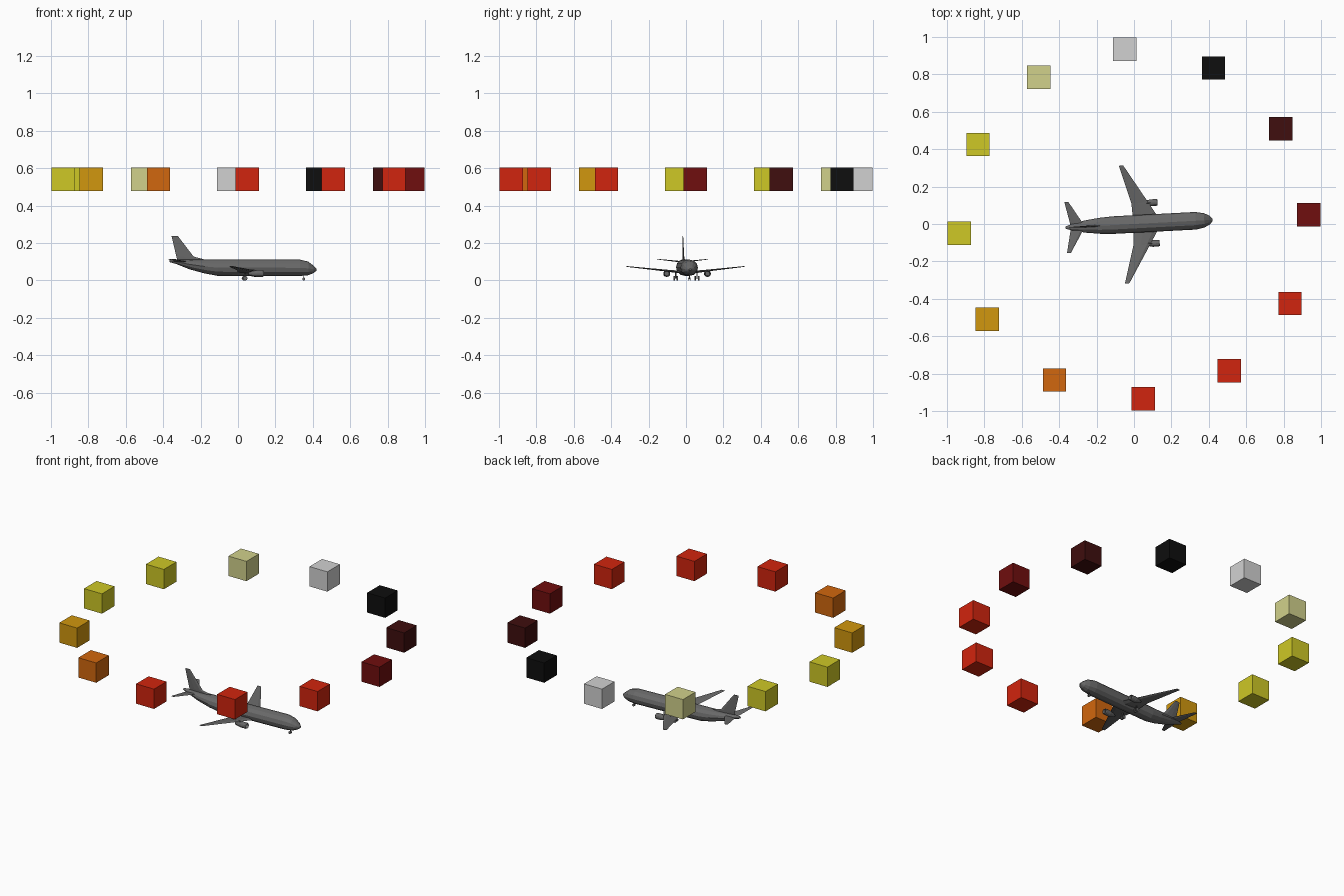
import bpy, bmesh
from math import sin, cos, pi, radians
from mathutils import Matrix, Vector

cube = bpy.data.objects.get("Cube")
if cube:
    bpy.data.objects.remove(cube)

TURN = radians(3)      # the whole ring and aircraft are turned slightly


def material(name, r, g, b):
    m = bpy.data.materials.new(name)
    m.use_nodes = True
    m.diffuse_color = (r, g, b, 1)
    m.node_tree.nodes["Principled BSDF"].inputs["Base Color"].default_value = (r, g, b, 1)
    return m


grey = material("aircraft grey", .14, .14, .14)
silver = material("light grey", .64, .64, .64)
black = material("black", .0044, .0044, .0044)
dark_maroon = material("dark maroon", .05, .0044, .0044)
maroon = material("maroon", .162, .0044, .0044)
red = material("red", .64, .018, .0044)
orange = material("orange", .64, .136, .0044)
amber = material("amber", .64, .31, .0044)
yellow = material("yellow", .62, .58, .019)
khaki = material("khaki", .64, .64, .26)


def finish(name, bm, mat, turn=TURN):
    bmesh.ops.recalc_face_normals(bm, faces=bm.faces[:])
    me = bpy.data.meshes.new(name)
    bm.to_mesh(me)
    bm.free()
    me.materials.append(mat)
    ob = bpy.data.objects.new(name, me)
    ob.rotation_euler.z = turn
    bpy.context.collection.objects.link(ob)
    return ob


def loft(name, rings):
    """Skin a list of point rings and cap both ends."""
    bm = bmesh.new()
    loops = [[bm.verts.new(p) for p in ring] for ring in rings]
    for a, b in zip(loops, loops[1:]):
        n = len(a)
        for i in range(n):
            j = (i + 1) % n
            bm.faces.new((a[i], a[j], b[j], b[i]))
    bm.faces.new(loops[0])
    bm.faces.new(loops[-1])
    return finish(name, bm, grey)


def oval(x, y, z, half_w, half_h, n=12):
    return [(x, y + half_w * cos(2 * pi * i / n), z + half_h * sin(2 * pi * i / n))
            for i in range(n)]


def aerofoil(lead, trail, thick):
    """Six points as (x, offset) of a thin wing section."""
    c = lead - trail
    return [(lead, 0), (lead - .2 * c, thick / 2), (lead - .6 * c, thick * .4),
            (trail, 0), (lead - .6 * c, -thick * .4), (lead - .2 * c, -thick / 2)]


def wing(name, side, stations):
    """Stations are (y, z, leading x, trailing x, thickness)."""
    loft(name, [[(x, side * y, z + t) for x, t in aerofoil(lead, trail, thick)]
                for y, z, lead, trail, thick in stations])


def rod(name, start, end, radius, n=8):
    a, b = Vector(start), Vector(end)
    bm = bmesh.new()
    turn = (b - a).to_track_quat('Z', 'Y').to_matrix().to_4x4()
    bmesh.ops.create_cone(bm, cap_ends=True, segments=n, radius1=radius, radius2=radius,
                          depth=(b - a).length, matrix=Matrix.Translation((a + b) / 2) @ turn)
    finish(name, bm, grey)


# Fuselage: x, bottom, top, half width
body = [(-.366, .098, .111, .006), (-.33, .088, .112, .018), (-.26, .06, .112, .033),
        (-.18, .038, .112, .043), (-.11, .025, .112, .047), (.33, .024, .112, .047),
        (.376, .028, .101, .038), (.403, .039, .08, .025), (.421, .053, .063, .007)]
loft("fuselage", [oval(x, 0, (lo + hi) / 2, w, (hi - lo) / 2) for x, lo, hi, w in body])

# Upright tail fin with its sloping front fillet
fin = [(.1, -.16, -.325, .01), (.114, -.185, -.326, .009), (.128, -.238, -.33, .008),
       (.239, -.323, -.356, .004)]
loft("tail_fin", [[(x, t, z) for x, t in aerofoil(lead, trail, thick)]
                  for z, lead, trail, thick in fin])

for side, label in ((1, "left"), (-1, "right")):
    # Swept wings and tailplanes
    wing(label + "_wing", side, [(.0, .042, .142, -.005, .016), (.045, .046, .122, -.005, .014),
                                 (.11, .053, .083, -.008, .01), (.315, .075, -.041, -.065, .004)])
    wing(label + "_tailplane", side, [(0, .099, -.262, -.337, .008),
                                      (.137, .114, -.345, -.366, .003)])

    # Engine with hollow intake, and pylon
    y = side * .109
    profile = [(.115, .012), (.132, .015), (.126, .018), (.095, .018), (.07, .013), (.05, .006)]
    loft(label + "_engine", [oval(x, y, .037, r, r) for x, r in profile])
    loft(label + "_pylon", [[(x, y + t, z) for x, t in aerofoil(lead, trail, .005)]
                            for z, lead, trail in ((.05, .115, .06), (.058, .08, .02))])

    # Main landing gear with twin wheels
    y = side * .057
    rod(label + "_main_strut", (.035, y, .012), (.035, y, .05), .003)
    rod(label + "_main_axle", (.035, y - .011, .012), (.035, y + .011, .012), .002)
    for k in (-1, 1):
        rod(label + "_main_wheel", (.035, y + k * .005, .012), (.035, y + k * .012, .012), .012, 12)
    rod(label + "_nose_wheel", (.352, side * .002, .008), (.352, side * .006, .008), .008, 12)

rod("nose_strut", (.352, 0, .008), (.352, 0, .035), .002)

# Ring of twelve coloured cubes, counter-clockwise from the nose side
ring = [maroon, dark_maroon, black, silver, khaki, yellow,
        yellow, amber, orange, red, red, red]
for i, mat in enumerate(ring):
    angle = TURN + i * pi / 6
    bm = bmesh.new()
    bmesh.ops.create_cube(bm, size=.125)
    block = finish("ring_cube_%d" % (i + 1), bm, mat, 0)
    block.location = (.936 * cos(angle), .936 * sin(angle), .542)
